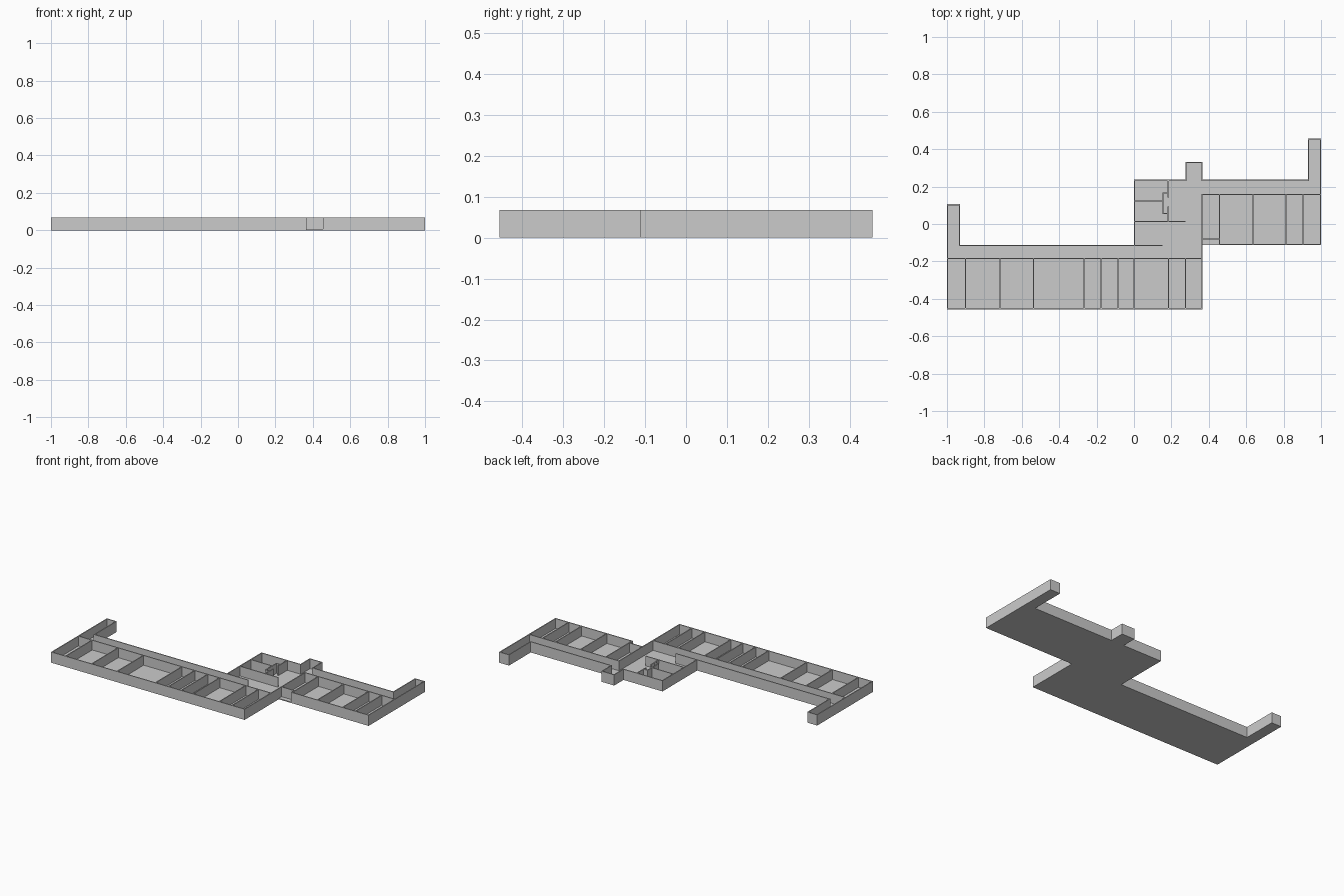
import bpy, bmesh
from mathutils import Vector

if "Cube" in bpy.data.objects:
    bpy.data.objects.remove(bpy.data.objects["Cube"])

T = 0.006        # wall thickness
FLOOR = 0.006    # slab thickness
TOP = 0.068      # wall top

grey = bpy.data.materials.new("plain grey")
grey.diffuse_color = (0.6, 0.6, 0.6, 1)
grey.use_nodes = True
grey.node_tree.nodes["Principled BSDF"].inputs["Base Color"].default_value = grey.diffuse_color


def finish(name, bm):
    bmesh.ops.recalc_face_normals(bm, faces=bm.faces)
    mesh = bpy.data.meshes.new(name)
    bm.to_mesh(mesh)
    bm.free()
    mesh.materials.append(grey)
    obj = bpy.data.objects.new(name, mesh)
    bpy.context.collection.objects.link(obj)


def extrude(bm, z):
    ext = bmesh.ops.extrude_face_region(bm, geom=bm.faces[:])
    bmesh.ops.translate(bm, vec=(0, 0, z),
                        verts=[v for v in ext["geom"] if isinstance(v, bmesh.types.BMVert)])


# building outline, counter-clockwise, starting and ending at the entrance recess
outline = [Vector(p) for p in [
    (.457, -.112), (1, -.112), (1, .456), (.93, .456), (.93, .237), (.366, .237),
    (.366, .331), (.275, .331), (.275, .237), (0, .237), (0, -.112), (-.93, -.112),
    (-.93, .106), (-1, .106), (-1, -.456), (.366, -.456), (.366, -.112)]]

# floor slab
bm = bmesh.new()
bm.faces.new([bm.verts.new((p.x, p.y, 0)) for p in outline])
extrude(bm, FLOOR)
finish("floor", bm)


def inward(i):
    """Inward normal of the outline segment that starts at point i."""
    d = (outline[i + 1] - outline[i]).normalized()
    return Vector((-d.y, d.x))


# outer wall: a strip along the outline, left open at the entrance recess
bm = bmesh.new()
last = len(outline) - 1
outer, inner = [], []
for i, p in enumerate(outline):
    n = Vector((0, 0))
    if i > 0:
        n += inward(i - 1)
    if i < last:
        n += inward(i)
    outer.append(bm.verts.new((p.x, p.y, FLOOR)))
    inner.append(bm.verts.new((p.x + n.x * T, p.y + n.y * T, FLOOR)))
for i in range(last):
    bm.faces.new((outer[i], outer[i + 1], inner[i + 1], inner[i]))
extrude(bm, TOP - FLOOR)
finish("outer_wall", bm)


def walls(name, lines):
    """Straight inner walls given by their centre lines (x0, y0, x1, y1)."""
    bm = bmesh.new()
    h = T / 2
    for x0, y0, x1, y1 in lines:
        corners = [(x0 - h, y0 - h), (x1 + h, y0 - h), (x1 + h, y1 + h), (x0 - h, y1 + h)]
        bm.faces.new([bm.verts.new((x, y, FLOOR)) for x, y in corners])
    extrude(bm, TOP - FLOOR)
    finish(name, bm)


# room partitions of the two wings
walls("front_wing_partitions",
      [(x, -.453, x, -.185) for x in (-.9, -.716, -.537, -.266, -.175, -.084, 0, .184, .275)])
walls("right_wing_partitions",
      [(x, -.109, x, .157) for x in (.457, .636, .813, .904)])

# corridor walls
walls("corridor_walls", [(-.997, -.185, .363, -.185), (.363, .157, .997, .157),
                         (.003, -.115, .15, -.115), (.363, -.112, .363, .157)])

# recessed entrance wall
walls("entrance_wall", [(.366, -.08, .457, -.08)])

# small rooms and closet in the middle block
walls("middle_rooms", [(.003, .123, .152, .123), (.003, .013, .272, .013),
                       (.183, .145, .183, .234), (.183, .013, .183, .09)])
walls("closet", [(.155, .056, .155, .166), (.155, .166, .183, .166),
                 (.155, .056, .183, .056)])
